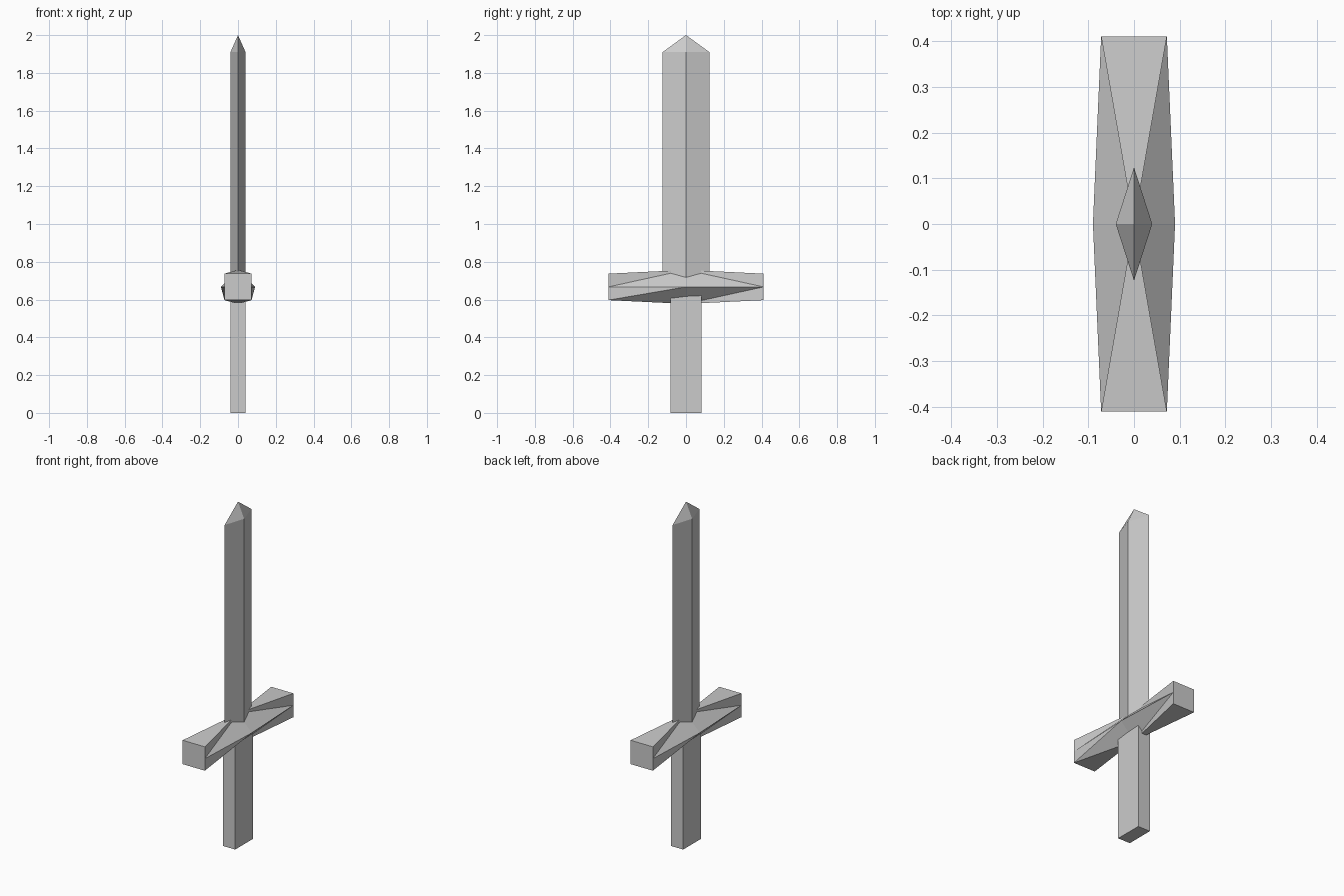
import bpy, bmesh
from mathutils import Vector

if "Cube" in bpy.data.objects:
    bpy.data.objects.remove(bpy.data.objects["Cube"])

def finish(name, bm):
    bmesh.ops.remove_doubles(bm, verts=bm.verts, dist=1e-5)
    bmesh.ops.recalc_face_normals(bm, faces=bm.faces)
    me = bpy.data.meshes.new(name)
    bm.to_mesh(me)
    bm.free()
    ob = bpy.data.objects.new(name, me)
    bpy.context.collection.objects.link(ob)
    return ob

def prism(bm, profile, z0, z1):
    """Extrude a closed xy profile from z0 to z1; return the top face."""
    base = bm.faces.new([bm.verts.new((x, y, z0)) for x, y in profile])
    ext = bmesh.ops.extrude_face_region(bm, geom=[base], use_keep_orig=True)["geom"]
    top = next(g for g in ext if isinstance(g, bmesh.types.BMFace))
    bmesh.ops.translate(bm, verts=top.verts, vec=(0, 0, z1 - z0))
    return top

GUARD_Z = 0.667

# Blade: diamond section with a pyramid point
bm = bmesh.new()
top = prism(bm, [(0.04, 0), (0, 0.124), (-0.04, 0), (0, -0.124)], GUARD_Z, 1.91)
tip = bmesh.ops.poke(bm, faces=[top])["verts"][0]
tip.co.z = 2.0
finish("blade", bm)

# Grip: plain rectangular bar
bm = bmesh.new()
prism(bm, [(0.04, 0.083), (-0.04, 0.083), (-0.04, -0.083), (0.04, -0.083)], 0, GUARD_Z)
finish("grip", bm)

# Crossguard: square ends blending into a diamond middle, built per octant
bm = bmesh.new()
EX, EY, EZ, MID = 0.072, 0.411, 0.07, 0.09

def face(*pts):
    bm.faces.new([bm.verts.new(Vector(p) + Vector((0, 0, GUARD_Z))) for p in pts])

for sy in (-1, 1):
    for sz in (-1, 1):
        peak = (0, 0, sz * MID)
        face((-EX, sy * EY, sz * EZ), (EX, sy * EY, sz * EZ), peak)
        for sx in (-1, 1):
            corner = (sx * EX, sy * EY, sz * EZ)
            half = (sx * EX, sy * EY, 0)
            side = (sx * MID, 0, 0)
            if sz < 0 and sx * sy < 0:
                face(corner, half, side)
                face(corner, side, peak)
            else:
                face(corner, half, peak)
                face(half, side, peak)
    # Flat end cap
    face(*[(x * EX, sy * EY, z * EZ) for x, z in
           ((-1, -1), (1, -1), (1, 0), (1, 1), (-1, 1), (-1, 0))])
finish("crossguard", bm)
